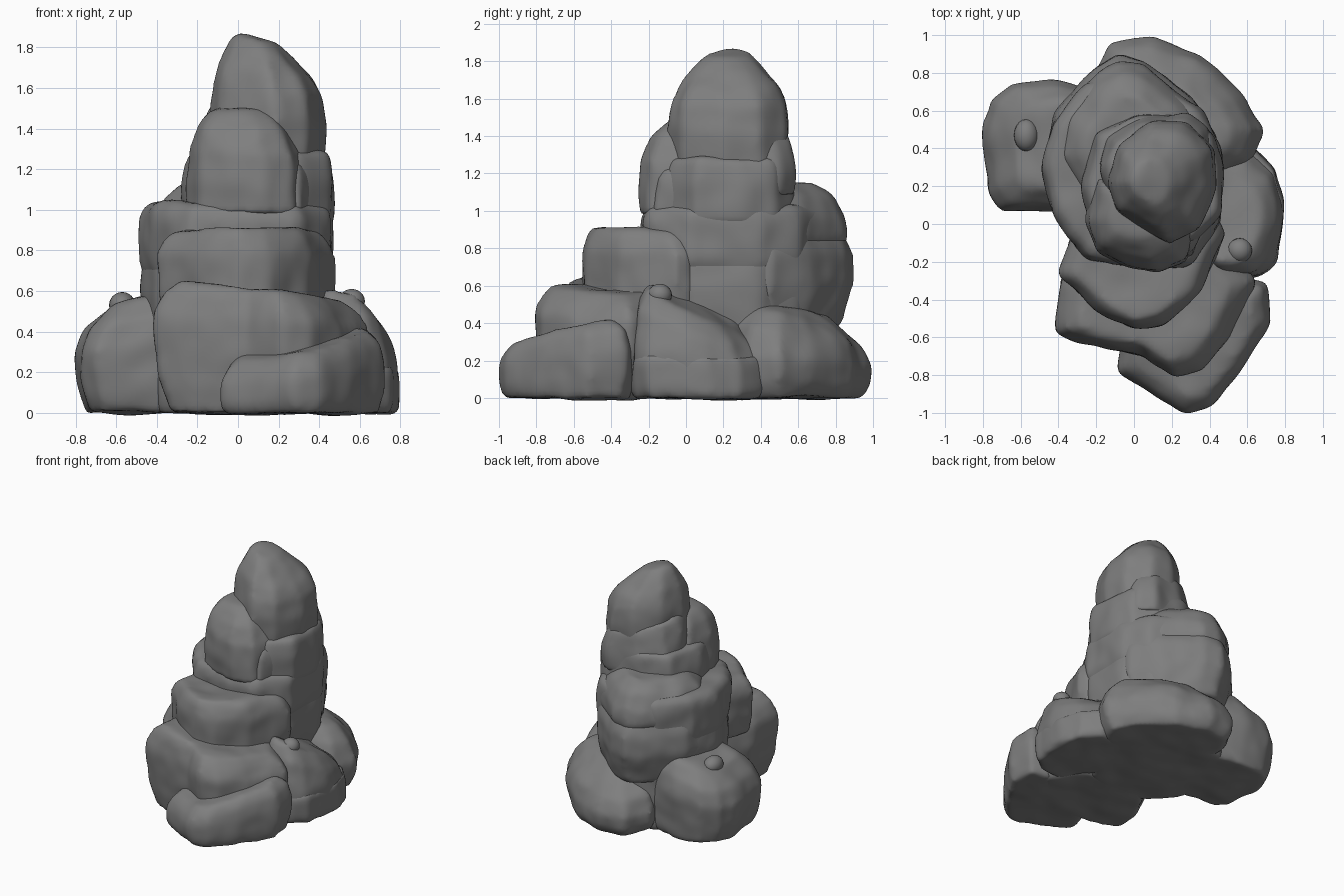
import bpy, bmesh

# Shared soft noise that gives every rock its worn, uneven surface
worn = bpy.data.textures.new("worn_surface", 'CLOUDS')
worn.noise_scale = 0.22
worn.noise_depth = 1

# Dark grey stone
stone = bpy.data.materials.new("dark_stone")
stone.diffuse_color = (.21, .21, .21, 1)


def finish(ob, voxel=0.024, rounds=8, lumps=0.04):
    ob.data.materials.append(stone)
    for p in ob.data.polygons:
        p.use_smooth = True
    m = ob.modifiers.new("remesh", 'REMESH')
    m.mode = 'VOXEL'
    m.voxel_size = voxel
    m.use_smooth_shade = True
    d = ob.modifiers.new("lumps", 'DISPLACE')
    d.texture = worn
    d.strength = lumps
    d.mid_level = 0.5
    d.texture_coords = 'LOCAL'
    s = ob.modifiers.new("soften", 'SMOOTH')
    s.factor = 0.5
    s.iterations = rounds


def rock(name, plan, rings, tilt=(0, 0), focus=None):
    """Loft a plan outline through (z, scale) rings; tilt slopes the top."""
    n = len(plan)
    cx, cy = focus or (sum(p[0] for p in plan) / n, sum(p[1] for p in plan) / n)
    z0, z1 = rings[0][0], rings[-1][0]
    bm = bmesh.new()
    loops = []
    for z, s in rings:
        t = (z - z0) / (z1 - z0)
        loop = []
        for px, py in plan:
            dx, dy = (px - cx) * s * 1.01, (py - cy) * s * 1.01
            loop.append(bm.verts.new((cx + dx, cy + dy, z + t * (tilt[0] * dx + tilt[1] * dy))))
        loops.append(loop)
    for a, b in zip(loops, loops[1:]):
        for i in range(n):
            j = (i + 1) % n
            bm.faces.new((a[i], a[j], b[j], b[i]))
    bm.faces.new(loops[0][::-1])
    bm.faces.new(loops[-1])
    bmesh.ops.triangulate(bm, faces=[f for f in bm.faces if len(f.verts) > 4])
    bmesh.ops.recalc_face_normals(bm, faces=bm.faces)
    me = bpy.data.meshes.new(name)
    bm.to_mesh(me)
    bm.free()
    ob = bpy.data.objects.new(name, me)
    bpy.context.collection.objects.link(ob)
    finish(ob)


def pebble(name, loc, size):
    bpy.ops.mesh.primitive_uv_sphere_add(segments=20, ring_count=12, location=loc)
    ob = bpy.context.object
    ob.name = name
    ob.scale = size
    ob.data.materials.append(stone)
    bpy.ops.object.shade_smooth()


# Base boulders, resting on the ground
rock("front_low_rock",
     [(-.09, -.78), (.1, -.9), (.28, -1), (.4, -.97), (.55, -.8), (.72, -.52), (.7, -.32),
      (.55, -.28), (.2, -.45), (-.06, -.6)],
     [(0, .93), (.08, 1), (.2, 1), (.28, .93), (.335, .76)], (.17, .15))
rock("front_main_rock",
     [(-.41, -.57), (-.28, -.63), (.05, -.69), (.22, -.81), (.35, -.77), (.5, -.6), (.64, -.3),
      (.4, -.02), (-.2, 0), (-.38, -.3)],
     [(0, .84), (.15, .95), (.3, 1), (.46, 1), (.55, .9), (.61, .76)], (-.11, -.03))
rock("left_rock",
     [(-.8, .53), (-.77, .66), (-.65, .75), (-.4, .76), (-.15, .7), (-.15, .1), (-.4, .06),
      (-.7, .07), (-.78, .16)],
     [(0, .89), (.1, .94), (.36, .99), (.5, .9), (.6, .66)], (.22, 0), (-.3, .42))
rock("right_rock_base",
     [(.8, .12), (.79, 0), (.75, -.2), (.65, -.28), (.45, -.29), (.25, 0), (.35, .4), (.62, .41),
      (.75, .29)],
     [(0, .95), (.05, 1), (.17, 1), (.23, .97)])
rock("right_rock_top",
     [(.79, .12), (.79, 0), (.73, -.2), (.65, -.27), (.45, -.29), (.25, 0), (.35, .38), (.61, .4),
      (.75, .28)],
     [(.13, 1), (.28, .99), (.43, .9), (.54, .68)], (-.25, -.45), (.42, -.02))
rock("back_rock",
     [(-.13, .96), (.08, 1), (.35, .9), (.58, .68), (.69, .5), (.62, .32), (.3, .15), (-.1, .4),
      (-.24, .76)],
     [(0, .87), (.08, .97), (.2, 1), (.34, .88), (.43, .66), (.48, .45)], (.05, -.2), (.2, .55))

# Column built from stacked, jointed blocks
core = [(-.48, .3), (-.43, .52), (-.25, .74), (-.05, .8), (.15, .74), (.35, .6), (.46, .4),
        (.46, .02), (.3, -.2), (.05, -.24), (-.25, -.18), (-.42, .05)]
rock("core_low", core, [(0, .9), (.3, .93), (.6, .98), (.71, .98), (.78, .95)])
rock("core_middle", core, [(.66, .95), (.74, 1), (.95, 1.01), (1.01, .97), (1.04, .88)])
rock("front_upper_rock",
     [(-.39, -.27), (-.2, -.45), (0, -.56), (.15, -.54), (.35, -.36), (.48, -.06), (.44, .04),
      (-.3, .04), (-.35, -.12)],
     [(.45, .96), (.6, 1), (.78, 1), (.86, .92), (.905, .8)], (.0, -.06))
back = [(-.45, .35), (-.4, .58), (-.2, .82), (-.08, .88), (.06, .85), (.3, .66), (.44, .45),
        (.3, .1), (-.3, .1)]
rock("back_shelf_low", back, [(.38, .9), (.5, .96), (.62, 1.02), (.78, 1.01), (.86, .95), (.89, .9)],
     focus=(0, .35))
rock("back_shelf_top", back, [(.8, .93), (.86, .98), (.95, .95), (1.07, .8), (1.14, .6)],
     (.05, .05), (0, .38))
rock("column_middle",
     [(-.28, .2), (-.2, .48), (0, .58), (.25, .59), (.42, .48), (.475, .3), (.46, .05), (.32, -.1),
      (.05, -.2), (-.2, -.12)],
     [(.92, .99), (1.03, 1), (1.17, .98), (1.25, .95), (1.29, .9)])
rock("column_back",
     [(-.19, .3), (-.14, .46), (.05, .56), (.28, .59), (.39, .5), (.43, .25), (.2, 0), (-.12, .1)],
     [(1.08, 1.02), (1.2, 1.02), (1.3, .98), (1.4, .91), (1.47, .8)], (-.2, -.12))
rock("column_front",
     [(-.26, .02), (-.2, -.15), (-.05, -.22), (.12, -.26), (.28, -.2), (.33, -.02), (.25, .25),
      (-.2, .25)],
     [(.98, .98), (1.1, .99), (1.28, .96), (1.4, .78), (1.47, .58), (1.5, .4)], (-.08, 0), (.0, .05))
rock("side_wedge",
     [(.2, -.17), (.31, -.17), (.37, -.02), (.3, .1), (.18, 0)],
     [(.98, 1), (1.1, 1), (1.18, .85), (1.24, .55)])

# Summit block
rock("peak",
     [(-.13, .22), (-.09, .06), (.18, -.1), (.34, -.03), (.44, .2), (.43, .4), (.28, .54),
      (.1, .55), (-.08, .42)],
     [(1.2, .96), (1.28, .98), (1.45, 1), (1.6, .95), (1.7, .83), (1.8, .57), (1.855, .36)],
     (-.25, 0), (.06, .22))

# Small knobs half sunk in the side boulders
pebble("left_knob", (-.57, .47, .53), (.065, .085, .065))
pebble("right_knob", (.56, -.14, .55), (.065, .065, .06))
